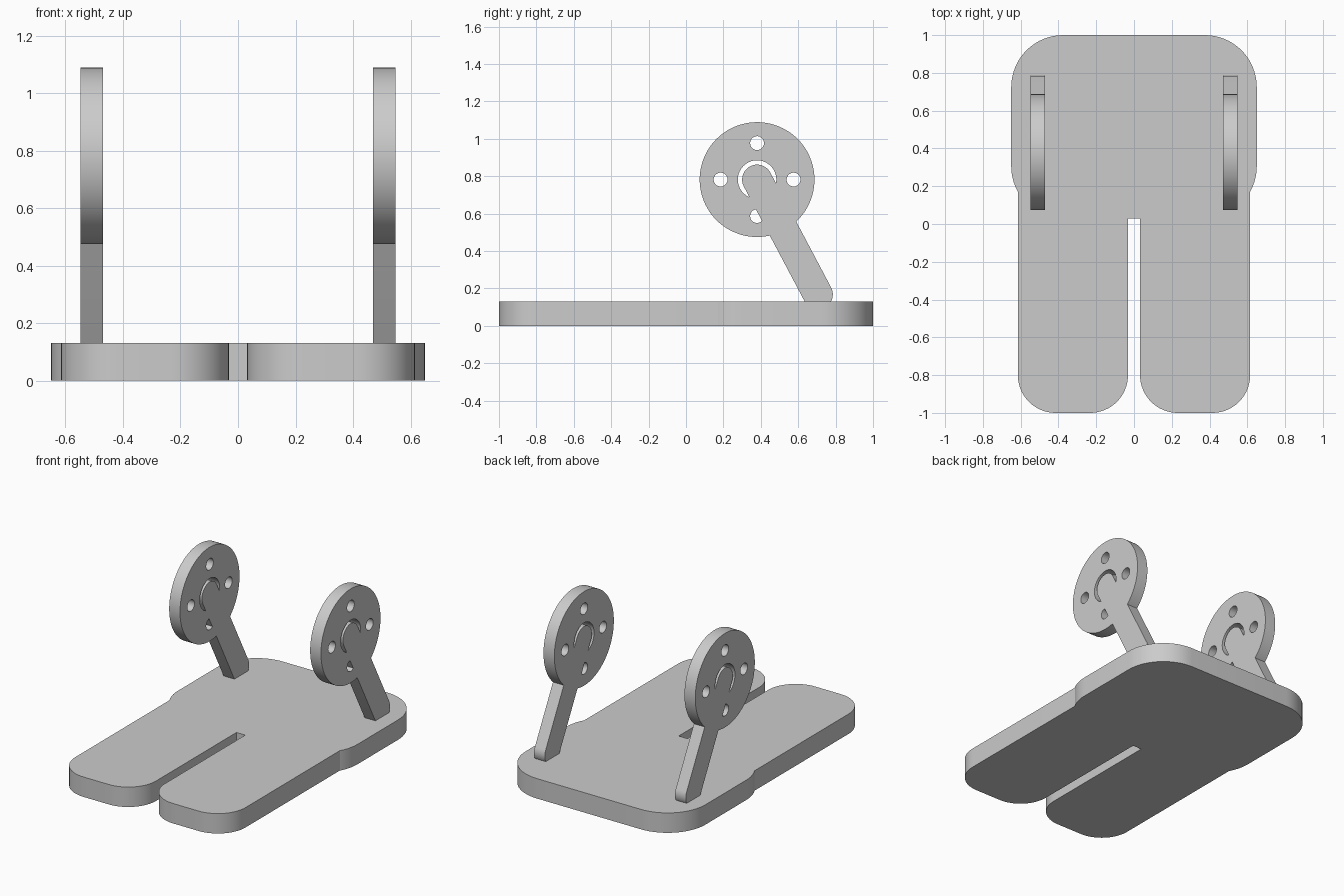
import bpy, bmesh
from math import pi, sin, cos, atan2
from mathutils import Vector

if "Cube" in bpy.data.objects:
    bpy.data.objects.remove(bpy.data.objects["Cube"], do_unlink=True)

grey = bpy.data.materials.new("light_grey")
grey.use_nodes = True
GREY = (0.6, 0.6, 0.6, 1)
grey.diffuse_color = GREY
grey.node_tree.nodes["Principled BSDF"].inputs["Base Color"].default_value = GREY


def arc(cx, cy, r, start, end, steps):
    """Points along a circular arc."""
    angles = [start + (end - start) * i / steps for i in range(steps + 1)]
    return [(cx + r * cos(a), cy + r * sin(a)) for a in angles]


def circle(cx, cy, r, steps):
    return arc(cx, cy, r, 0, 2 * pi, steps)[:-1]


def rounded_box(x0, x1, y0, y1, r):
    centres = [(x1 - r, y1 - r), (x0 + r, y1 - r), (x0 + r, y0 + r), (x1 - r, y0 + r)]
    return [p for i, (cx, cy) in enumerate(centres)
            for p in arc(cx, cy, r, i * pi / 2, (i + 1) * pi / 2, 16)]


def capsule(a, b, r):
    t = atan2(b[1] - a[1], b[0] - a[0])
    return (arc(*b, r, t - pi / 2, t + pi / 2, 24)
            + arc(*a, r, t + pi / 2, t + 3 * pi / 2, 24))


def prism(name, outline, low, high, axis="Z"):
    """Extrude an outline along Z (outline in x, y) or X (outline in y, z)."""
    bm = bmesh.new()
    place = (lambda u, v: (u, v, low)) if axis == "Z" else (lambda u, v: (low, u, v))
    face = bm.faces.new([bm.verts.new(place(u, v)) for u, v in outline])
    out = bmesh.ops.extrude_face_region(bm, geom=[face])
    d = high - low
    bmesh.ops.translate(bm, vec=Vector((0, 0, d) if axis == "Z" else (d, 0, 0)),
                        verts=[g for g in out["geom"] if isinstance(g, bmesh.types.BMVert)])
    bmesh.ops.recalc_face_normals(bm, faces=bm.faces)
    mesh = bpy.data.meshes.new(name)
    bm.to_mesh(mesh)
    bm.free()
    mesh.materials.append(grey)
    obj = bpy.data.objects.new(name, mesh)
    bpy.context.collection.objects.link(obj)
    return obj


def combine(obj, other, operation):
    """Apply a boolean and discard the helper."""
    mod = obj.modifiers.new("bool", "BOOLEAN")
    mod.operation, mod.solver, mod.object = operation, "EXACT", other
    bpy.context.view_layer.update()
    graph = bpy.context.evaluated_depsgraph_get()
    mesh = bpy.data.meshes.new_from_object(obj.evaluated_get(graph))
    obj.modifiers.clear()
    obj.data = mesh
    bpy.data.objects.remove(other, do_unlink=True)


def smooth(obj):
    obj.data.shade_smooth()
    obj.data.set_sharp_from_angle(angle=pi / 6)


# Base plate: wide rear body with two long front legs and a slot between them
THICK = 0.13
base = prism("base_plate", rounded_box(-0.65, 0.65, 0.03, 1, 0.275), 0, THICK)
for x0, x1 in ((0.032, 0.615), (-0.615, -0.032)):
    combine(base, prism("leg", rounded_box(x0, x1, -1, 0.6, 0.2), 0, THICK), "UNION")
smooth(base)

# Upright mounts: drilled disc carried by a slanted round-ended arm
HUB, FOOT = (0.38, 0.782), (0.705, 0.168)
for side, x0, x1 in (("left", 0.47, 0.548), ("right", -0.548, -0.47)):
    mount = prism(side + "_disc_mount", circle(*HUB, 0.307, 96), x0, x1, "X")
    holes = [(0, 0, 0.103)]
    holes += [(0.195 * cos(i * pi / 2), 0.195 * sin(i * pi / 2), 0.037) for i in range(4)]
    for dy, dz, r in holes:
        cutter = prism("hole", circle(HUB[0] + dy, HUB[1] + dz, r, 40),
                       x0 - 0.1, x1 + 0.1, "X")
        combine(mount, cutter, "DIFFERENCE")
    combine(mount, prism("arm", capsule(HUB, FOOT, 0.08), x0, x1, "X"), "UNION")
    smooth(mount)
